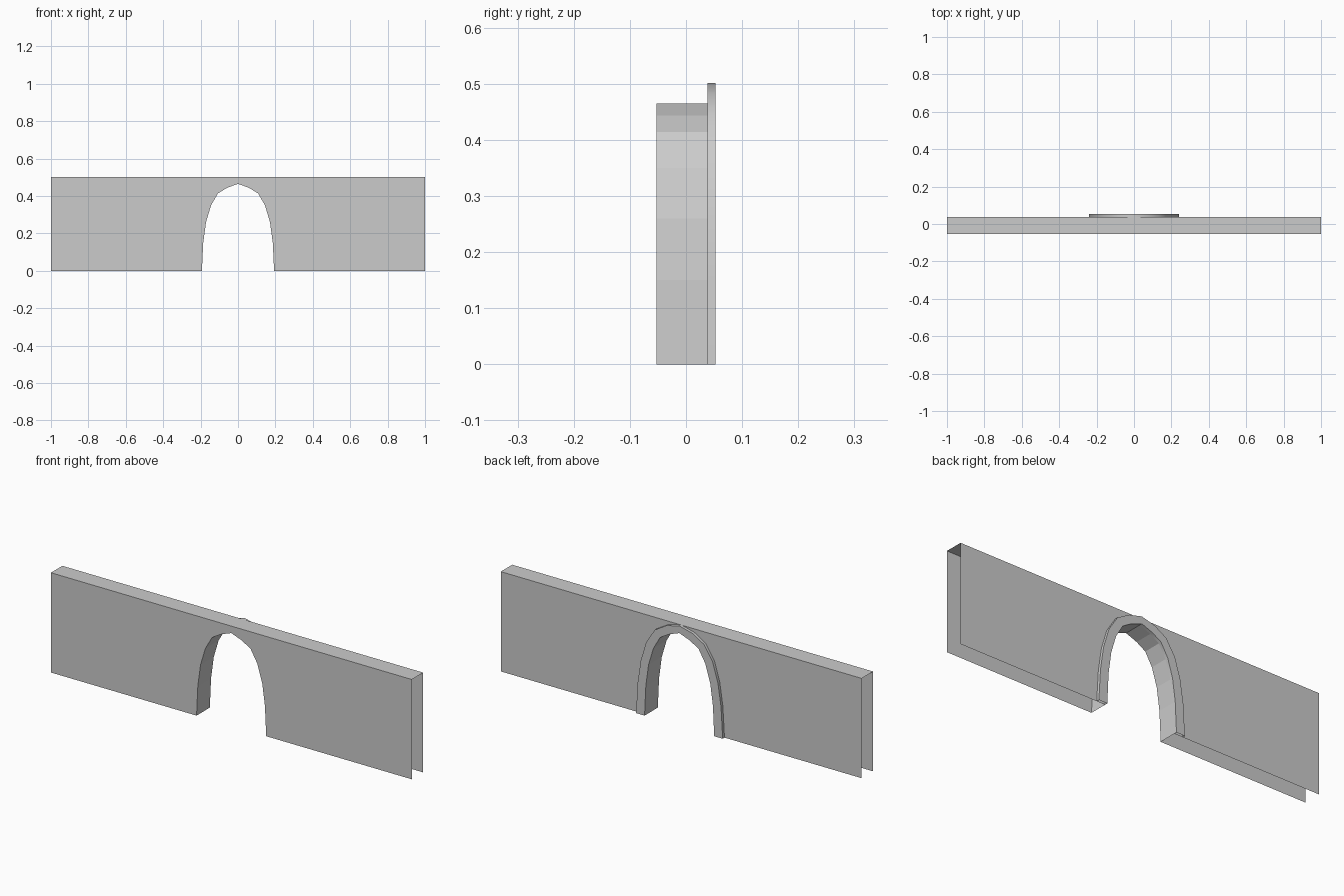
import bpy, bmesh

if "Cube" in bpy.data.objects:
    bpy.data.objects.remove(bpy.data.objects["Cube"])

FRONT, BACK, TRIM = -0.0525, 0.038, 0.0525
TOP = 0.5


def mirrored(half):
    """Mirror a crown-to-foot half profile into a full left-to-right arch."""
    return [(-x, z) for x, z in reversed(half)] + half[1:]


inner = mirrored([(0, 0.465), (0.059, 0.443), (0.107, 0.414), (0.144, 0.35),
                  (0.171, 0.26), (0.186, 0.15), (0.193, 0)])
outer = mirrored([(0, 0.501), (0.072, 0.483), (0.136, 0.445), (0.184, 0.37),
                  (0.214, 0.27), (0.231, 0.155), (0.24, 0)])


def at(profile, y):
    return [(x, y, z) for x, z in profile]


def strip(bm, a, b):
    """Bridge two equal-length rows of points with quads."""
    va = [bm.verts.new(p) for p in a]
    vb = [bm.verts.new(p) for p in b]
    for i in range(len(a) - 1):
        bm.faces.new((va[i], va[i + 1], vb[i + 1], vb[i]))


def finish(bm, name):
    bmesh.ops.remove_doubles(bm, verts=bm.verts, dist=1e-5)
    bmesh.ops.recalc_face_normals(bm, faces=bm.faces)
    # open shell: make sure the highest upward-looking face points up
    face = max(bm.faces, key=lambda f: f.calc_center_median().z + abs(f.normal.z))
    if face.normal.z < 0:
        bmesh.ops.reverse_faces(bm, faces=bm.faces)
    mesh = bpy.data.meshes.new(name)
    bm.to_mesh(mesh)
    bm.free()
    obj = bpy.data.objects.new(name, mesh)
    bpy.context.collection.objects.link(obj)
    return obj


# Wall shell with arched opening: open at the ends and underneath
bm = bmesh.new()
low = [(-1, 0)] + inner + [(1, 0)]
high = [(x, TOP) for x, z in low]
strip(bm, at(low, FRONT), at(high, FRONT))
strip(bm, at(high, FRONT), at(high, BACK))
strip(bm, at(high, BACK), at(low, BACK))
strip(bm, at(inner, BACK), at(inner, FRONT))
finish(bm, "arched_wall")

# Raised trim around the back of the opening
bm = bmesh.new()
strip(bm, at(outer, BACK), at(outer, TRIM))
strip(bm, at(outer, TRIM), at(inner, TRIM))
strip(bm, at(inner, TRIM), at(inner, BACK))
trim = finish(bm, "arch_trim")
bpy.context.view_layer.objects.active = trim
trim.select_set(True)
bpy.ops.object.shade_smooth_by_angle()
